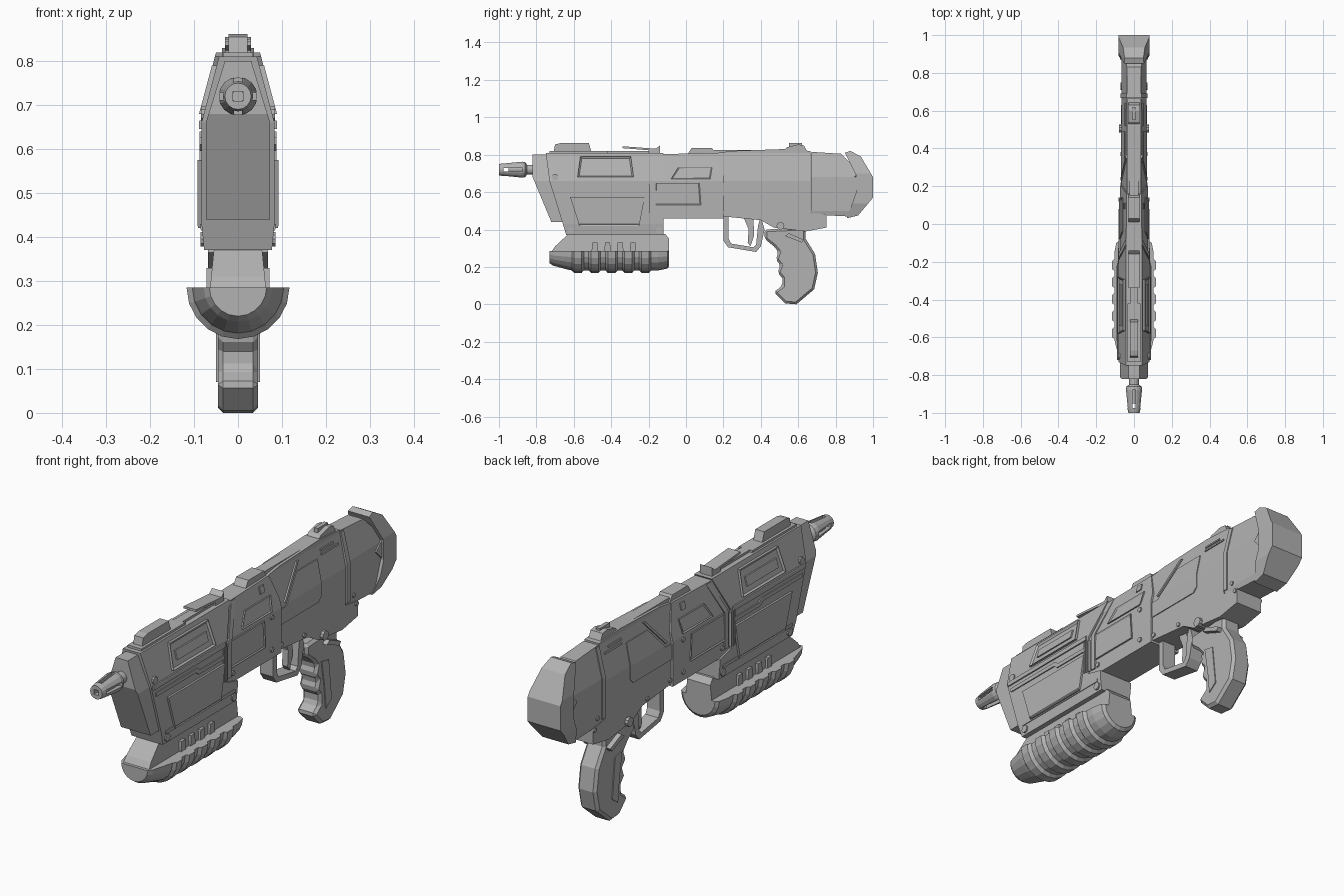
import bpy
import bmesh
import math
from mathutils import Vector

default_cube = bpy.data.objects.get("Cube")
if default_cube:
    bpy.data.objects.remove(default_cube, do_unlink=True)

# One plain grey for the whole model
grey = bpy.data.materials.new("plain grey")
grey.use_nodes = True
colour = (0.45, 0.45, 0.45, 1)
grey.diffuse_color = colour
grey.node_tree.nodes["Principled BSDF"].inputs["Base Color"].default_value = colour


def finish(name, bm):
    """Turn a bmesh into a named grey object."""
    bmesh.ops.recalc_face_normals(bm, faces=bm.faces[:])
    mesh = bpy.data.meshes.new(name)
    bm.to_mesh(mesh)
    bm.free()
    mesh.materials.append(grey)
    obj = bpy.data.objects.new(name, mesh)
    bpy.context.collection.objects.link(obj)
    return obj


def width_at(widths, z):
    """Half width at a height, interpolated between (z, half width) stops."""
    if z <= widths[0][0]:
        return widths[0][1]
    for (low, a), (high, b) in zip(widths, widths[1:]):
        if z <= high:
            return a + (b - a) * (z - low) / (high - low)
    return widths[-1][1]


def slab(name, profile, widths, raised=0, bevel=0, inset=0, sink=0):
    """Side profile (y, z) given a symmetric thickness that varies with height."""
    if not isinstance(widths, list):
        widths = [(0, widths)]
    bm = bmesh.new()
    rings = [[bm.verts.new((side, y, z)) for y, z in profile] for side in (-1, 1)]
    caps = [bm.faces.new(ring) for ring in rings]
    count = len(profile)
    for i in range(count):
        j = (i + 1) % count
        bm.faces.new((rings[0][i], rings[0][j], rings[1][j], rings[1][i]))
    for z, _ in widths:
        if min(p[1] for p in profile) < z < max(p[1] for p in profile):
            bmesh.ops.bisect_plane(bm, geom=bm.verts[:] + bm.edges[:] + bm.faces[:],
                                   plane_co=(0, 0, z), plane_no=(0, 0, 1))
    for v in bm.verts:
        v.co.x = math.copysign(width_at(widths, v.co.z) + raised, v.co.x)
    bmesh.ops.recalc_face_normals(bm, faces=bm.faces[:])
    if inset:
        bm.normal_update()
        bmesh.ops.inset_individual(bm, faces=[f for f in caps if f.is_valid],
                                   thickness=inset, depth=-sink)
    obj = finish(name, bm)
    if bevel:
        mod = obj.modifiers.new("chamfer", "BEVEL")
        mod.width, mod.segments = bevel, 1
        mod.limit_method, mod.angle_limit = "ANGLE", math.radians(50)
    return obj


def block(name, y0, y1, z0, z1, widths, slant=0, **options):
    """Four-sided slab whose top is pulled in by slant at both ends."""
    return slab(name, [(y0, z0), (y1, z0), (y1 - slant, z1), (y0 + slant, z1)],
                widths, **options)


def screw(name, y, z, radius, widths, raised=0.006):
    """Round pin running through the model, showing on both sides."""
    steps = [i * math.tau / 10 for i in range(10)]
    ring = [(y + radius * math.cos(a), z + radius * math.sin(a)) for a in steps]
    return slab(name, ring, width_at(widths, z), raised=raised)


def loft(name, sections, height, sides, arc=math.tau):
    """Round or half-round (lower half) sections (y, radius) joined along y."""
    closed = arc == math.tau
    bm = bmesh.new()
    rings = []
    for y, radius in sections:
        angles = [math.pi + arc * i / sides for i in range(sides + (not closed))]
        rings.append([bm.verts.new((radius * math.cos(a), y,
                                    height + radius * math.sin(a))) for a in angles])
    count = len(rings[0])
    for a, b in zip(rings, rings[1:]):
        for i in range(count):
            j = (i + 1) % count
            bm.faces.new((a[i], a[j], b[j], b[i]))
    bm.faces.new(rings[0])
    bm.faces.new(rings[-1])
    return finish(name, bm)


# Cross-sections: half width by height
HOUSING = [(.37, .077), (.43, .083), (.66, .083), (.81, .043)]
NOSE = [(.44, .073), (.66, .073), (.8, .03)]
FRONT_RECEIVER = [(.45, .075), (.66, .075), (.81, .04)]
RECEIVER = [(.45, .066), (.66, .066), (.81, .036)]
STOCK = [(.46, .058), (.5, .067), (.68, .067), (.81, .036)]
PAD = [(.46, .06), (.54, .081), (.7, .081), (.82, .05)]

# Front housing and sloping nose
slab("front_housing", [(-.75, .81), (-.73, .66), (-.64, .37), (-.12, .37),
                       (-.12, .46), (-.2, .48), (-.2, .65), (-.12, .81)], HOUSING)
slab("nose_plate", [(-.82, .8), (-.82, .68), (-.72, .44), (-.6, .44), (-.6, .8)], NOSE)
slab("rear_collar", [(-.11, .8), (-.08, .8), (-.16, .65), (-.16, .49),
                     (-.185, .49), (-.185, .65)], HOUSING, raised=-.002)
block("upper_side_panel", -.58, -.28, .68, .79, HOUSING, slant=.015,
      raised=.011, inset=.012, sink=.007)
block("upper_panel_insert", -.54, -.32, .71, .75, HOUSING, raised=.01)
block("long_side_rail", -.72, -.21, .645, .665, HOUSING, raised=.006)
slab("stepped_side_rail", [(-.7, .61), (-.42, .61), (-.4, .595), (-.22, .595),
                           (-.22, .612), (-.39, .612), (-.41, .627), (-.7, .627)],
     HOUSING, raised=.005)
slab("lower_side_panel", [(-.62, .575), (-.57, .42), (-.25, .42), (-.22, .575)],
     HOUSING, raised=.009, inset=.014, sink=.006)
for i in range(3):
    start = -.53 + i * .09
    block(f"panel_slot_{i}", start, start + .06, .5, .515, HOUSING, raised=.006)
block("lower_edge_rail", -.63, -.14, .415, .43, HOUSING, raised=.003)
for i in range(3):
    block(f"housing_rib_{i}", -.225 + i * .012, -.219 + i * .012, .49, .64,
          HOUSING, raised=.004)

# Receiver, split into a wider front and a slimmer rear
slab("front_receiver", [(-.25, .8), (.16, .81), (.2, .7), (.2, .46), (-.25, .46)],
     FRONT_RECEIVER)
slab("rear_receiver", [(.1, .8), (.24, .82), (.52, .83), (.665, .82), (.665, .49),
                       (.75, .48), (.75, .41), (.64, .39), (.47, .41), (.4, .45),
                       (.2, .47), (.1, .48)], RECEIVER)
block("lower_receiver_panel", -.17, .08, .53, .65, FRONT_RECEIVER, slant=.008,
      raised=.006, inset=.008, sink=.004)
slab("upper_receiver_panel", [(-.08, .67), (.13, .67), (.14, .735), (-.04, .735)],
     FRONT_RECEIVER, raised=.006, inset=.008, sink=.004)
block("receiver_latch", .08, .11, .76, .79, FRONT_RECEIVER, raised=.005)
slab("diagonal_panel", [(.2, .58), (.47, .58), (.49, .6), (.49, .76),
                        (.34, .76), (.24, .65), (.2, .65)],
     RECEIVER, raised=.004)
slab("diagonal_strip", [(.23, .67), (.24, .665), (.365, .8), (.35, .8)],
     RECEIVER, raised=.007)
for i in range(2):
    block(f"rear_vent_{i}", .52, .64 - i * .03, .765 + i * .018, .773 + i * .018,
          RECEIVER, raised=.005)

# Sights and raised parts on the top
slab("front_sight", [(-.71, .8), (-.7, .855), (-.67, .862), (-.52, .862), (-.5, .8)], .022)
block("front_sight_base", -.73, -.42, .8, .82, .034)
block("housing_top_rail", -.42, -.14, .8, .82, .02)
slab("rear_sight_blade", [(-.34, .835), (-.34, .845), (-.16, .832), (-.14, .85),
                          (-.14, .8), (-.2, .8), (-.2, .824)], .03)
block("top_hump", 0, .17, .79, .835, .03, slant=.03)
block("top_rail", .15, .53, .79, .826, .024)
slab("rear_top_bump", [(.51, .81), (.54, .84), (.6, .855), (.63, .85), (.65, .81)], .03)
block("rear_bump_ridge", .55, .62, .83, .862, .009)

# Stock and angular shoulder pad
slab("stock_block", [(.67, .815), (.83, .805), (.94, .69), (.94, .6), (.87, .47),
                     (.67, .48)], STOCK)
block("stock_band", .667, .69, .5, .81, STOCK, raised=.004)
slab("shoulder_pad", [(.85, .81), (.88, .82), (.935, .79), (1, .68), (1, .57),
                      (.92, .475), (.86, .46), (.91, .6), (.91, .69)], PAD)
slab("pad_vent", [(.87, .65), (.92, .7), (.92, .6)], STOCK, raised=.006,
     inset=.008, sink=.004)

# Pistol grip with finger grooves
slab("pistol_grip", [(.42, .4), (.42, .35), (.47, .31), (.495, .28), (.48, .24),
                     (.505, .21), (.49, .17), (.515, .14), (.515, .1), (.47, .065),
                     (.53, .005), (.59, 0), (.685, .08), (.705, .17), (.69, .27),
                     (.64, .35), (.64, .41)], .046, bevel=.012)
slab("grip_side_panel", [(.52, .29), (.57, .28), (.59, .1), (.55, .07), (.54, .17)],
     .046, raised=.004)
slab("selector_lever", [(.53, .365), (.62, .33), (.63, .345), (.55, .38)],
     .06, raised=.008)

# Trigger and guard
slab("trigger_guard", [(.2, .47), (.2, .34), (.225, .305), (.375, .28), (.4, .31),
                       (.42, .4), (.4, .47), (.385, .42), (.375, .32), (.36, .305),
                       (.24, .325), (.228, .35), (.228, .47)], .032)
slab("trigger", [(.31, .46), (.335, .4), (.33, .33), (.345, .31), (.365, .37),
                 (.36, .46)], .014)

# Fore grip: half-round ribbed shell below a narrow carrier
shell = [(-.73, .065), (-.71, .078), (-.63, .1)]
for i in range(5):
    start = -.61 + i * .09
    shell += [(start, .104), (start + .012, .117), (start + .052, .117), (start + .064, .104)]
shell += [(-.15, .104), (-.1, .094), (-.09, .08)]
loft("fore_grip_shell", shell, .285, 10, math.pi)
slab("fore_grip_carrier", [(-.72, .28), (-.7, .31), (-.63, .375), (-.11, .375),
                           (-.09, .35), (-.09, .28)],
     [(.28, .064), (.32, .06), (.37, .055)])
for i in range(4):
    start = -.505 + i * .068
    block(f"carrier_lug_{i}", start, start + .035, .28, .33, .072, slant=.004)

# Muzzle: slotted tapered sleeve around a bored core
muzzle = loft("muzzle_sleeve", [(-1, .03), (-.98, .034), (-.88, .044),
                                (-.86, .04), (-.85, .026), (-.8, .026)], .72, 16)
for name, size in (("side_slot_cutter", (.2, .1, .018)),
                   ("vertical_slot_cutter", (.018, .1, .2)),
                   ("bore_cutter", (.022, .09, .022))):
    bm = bmesh.new()
    bmesh.ops.create_cube(bm, size=1)
    centre = Vector((0, -.925 if "slot" in name else -1, .72))
    for v in bm.verts:
        v.co = Vector(a * b for a, b in zip(v.co, size)) + centre
    cutter = finish(name, bm)
    cutter.hide_render = True
    cutter.hide_viewport = True
    cut = muzzle.modifiers.new(name, "BOOLEAN")
    cut.operation, cut.object = "DIFFERENCE", cutter
loft("muzzle_core", [(-.95, .024), (-.84, .026)], .72, 12)

# Screws along both sides
for i, (y, z) in enumerate([(-.615, .395), (-.145, .395), (-.7, .68)]):
    screw(f"housing_screw_{i}", y, z, .017, HOUSING)
for i, (y, z) in enumerate([(-.145, .5), (.13, .5), (.13, .645)]):
    screw(f"receiver_screw_{i}", y, z, .011, FRONT_RECEIVER)
for i, (y, z) in enumerate([(.21, .49), (.37, .47), (.72, .515), (.74, .47)]):
    screw(f"rear_screw_{i}", y, z, .01, RECEIVER)
screw("grip_pivot", .505, .42, .021, RECEIVER, raised=.014)
